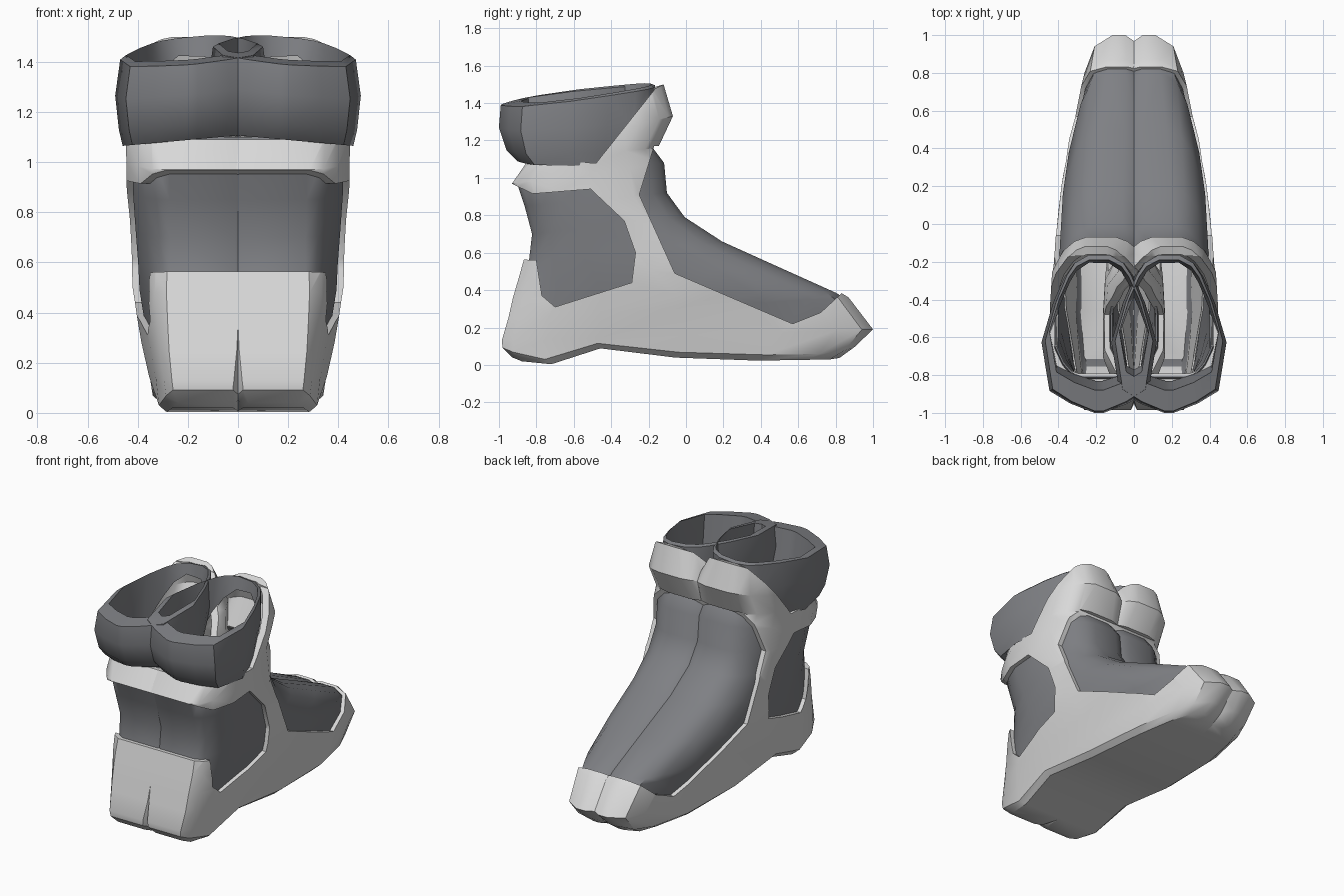
import bpy, bmesh

cube = bpy.data.objects.get("Cube")
if cube:
    bpy.data.objects.remove(cube)


def material(name, rgb):
    m = bpy.data.materials.new(name)
    m.use_nodes = True
    m.diffuse_color = (*rgb, 1)
    m.node_tree.nodes["Principled BSDF"].inputs["Base Color"].default_value = (*rgb, 1)
    return m


LIGHT = material("pale grey shell", (0.69, 0.69, 0.69))
DARK = material("dark grey lining", (0.21, 0.215, 0.23))

# Plan outlines: (position from back to front, share of half width)
FOOT = [(0, .6), (.03, .74), (.12, .88), (.27, 1), (.5, 1), (.75, 1), (.9, .8), (.97, .6), (1, .12)]
ANKLE = [(0, .48), (.04, .66), (.12, .84), (.27, 1), (.5, 1), (.75, .96), (.9, .75), (.97, .52), (1, .3)]
COLLAR = [(0, .08), (.06, .5), (.14, .86), (.45, 1), (.7, .8), (.87, .6), (.95, .45), (1, .2)]

# Boot levels: back y, back z, front y, front z, half width
# (the first two follow the underside, with back z as their height above it)
BOOT_RINGS = [
    (-.93, 0, .82, 0, .165), (-.98, .03, .9, .03, .2),
    (-.985, .13, 1, .19, .215), (-.95, .25, .87, .36, .245),
    (-.925, .36, .83, .385, .26), (-.89, .48, .53, .52, .28), (-.865, .57, .22, .66, .285),
    (-.85, .7, .02, .79, .295), (-.89, .85, -.075, .92, .305), (-.93, .97, -.09, 1.08, .305),
    (-.84, 1.1, -.15, 1.16, .3), (-.8, 1.15, -.07, 1.33, .27), (-.7, 1.2, -.12, 1.5, .2)]
COLLAR_RINGS = [
    (-.9, 1.09, -.25, 1.09, .275), (-.96, 1.15, -.21, 1.16, .29), (-1, 1.27, -.17, 1.32, .305),
    (-.99, 1.39, -.165, 1.49, .285), (-.88, 1.41, -.19, 1.5, .262), (-.83, 1.11, -.27, 1.11, .26)]
# Underside with raised arch: (y, z)
SOLE = [(-1, .07), (-.88, .02), (-.8, 0), (-.73, 0), (-.55, .07), (-.45, .09), (-.2, .05),
        (.2, .02), (.8, .03), (1, .1)]


def sole_z(y):
    for (a, za), (b, zb) in zip(SOLE, SOLE[1:]):
        if a <= y <= b:
            return za + (zb - za) * (y - a) / (b - a)
    return SOLE[-1][1]


def boot_ring(bm, ring, inset, on_sole):
    yb, zb, yf, zf, w = ring
    yb, yf, w = yb + inset, yf - inset, w - inset
    k = min(1, (zb + zf) / 1.5)
    right, left = [], []
    for (u, f), (v, g) in zip(FOOT, ANKLE):
        y = yb + (yf - yb) * u
        z = sole_z(y) + zb + inset if on_sole else zb + (zf - zb) * u
        half = w * (f + (g - f) * k)
        # toes turn in, the strap leans out
        x = .14 - .06 * max(0, y) + .15 * max(0, zf - 1.1)
        right.append(bm.verts.new((x + half, y, z)))
        left.append(bm.verts.new((x - half, y, z)))
    return right + left[::-1]


def bridge(bm, a, b):
    n = len(a)
    for i in range(n):
        bm.faces.new((a[i], a[(i + 1) % n], b[(i + 1) % n], b[i]))


def finish(name, bm, mat):
    bmesh.ops.recalc_face_normals(bm, faces=bm.faces)
    mesh = bpy.data.meshes.new(name)
    bm.to_mesh(mesh)
    bm.free()
    mesh.materials.append(mat)
    ob = bpy.data.objects.new(name, mesh)
    bpy.context.collection.objects.link(ob)
    return ob


def boot_surface(name, rings, inset, mat):
    bm = bmesh.new()
    loops = [boot_ring(bm, r, inset, i < 2) for i, r in enumerate(rings)]
    for a, b in zip(loops, loops[1:]):
        bridge(bm, a, b)
    base = loops[0]
    for i in range(len(FOOT) - 1):
        bm.faces.new((base[i], base[i + 1], base[-2 - i], base[-1 - i]))
    return finish(name, bm, mat)


def prism(name, outline):
    """Side-profile cutter running across the whole width."""
    bm = bmesh.new()
    a, b = [[bm.verts.new((x, y, z)) for y, z in outline] for x in (-1, 1)]
    bridge(bm, a, b)
    bm.faces.new(a)
    bm.faces.new(b)
    ob = finish(name, bm, LIGHT)
    ob.hide_render = True
    return ob


def complete(ob, thickness=0, cutters=()):
    if thickness:
        s = ob.modifiers.new("wall", "SOLIDIFY")
        s.thickness, s.offset = thickness, -1
    for c in cutters:
        m = ob.modifiers.new("cut", "BOOLEAN")
        m.operation, m.solver, m.object = "DIFFERENCE", "EXACT", c
    pair = ob.modifiers.new("pair", "MIRROR")
    pair.use_mirror_merge = False
    bpy.ops.object.select_all(action="DESELECT")
    bpy.context.view_layer.objects.active = ob
    ob.select_set(True)
    for m in list(ob.modifiers):
        bpy.ops.object.modifier_apply(modifier=m.name)
    bpy.ops.object.shade_smooth_by_angle(angle=.6)


# Openings in the shell: instep, ankle and heel window, space behind the strap
openings = [
    prism("instep_cutter", [(-.25, .91), (-.06, .49), (.57, .22), (.72, .28), (.85, .4),
                            (.8, .7), (.3, 1.1), (.1, 1.17), (-.17, 1.17)]),
    prism("ankle_cutter", [(-1.2, .58), (-.8, .56), (-.77, .37), (-.7, .31), (-.29, .44),
                           (-.27, .6), (-.33, .77), (-.51, .94), (-.82, .915), (-1.2, 1.1)]),
    prism("collar_cutter", [(-1.2, 1.1), (-.48, 1.08), (-.17, 1.47), (-.17, 1.8), (-1.2, 1.8)])]

# Pale outer shells with sole, heel, toe cap and strap
shell = boot_surface("boot_shells", BOOT_RINGS, 0, LIGHT)
complete(shell, .045, openings)
for c in openings:
    bpy.data.objects.remove(c)

# Dark panels set into the shell
lining = boot_surface("boot_linings", BOOT_RINGS[:11], .027, DARK)
complete(lining, .01)

# Padded collars, tilted up towards the middle and sliced along the strap
bm = bmesh.new()
loops = []
for yb, zb, yf, zf, w in COLLAR_RINGS:
    sides = []
    for s in (1, -1):
        sides.append([bm.verts.new((.185 + s * w * f, yb + (yf - yb) * u,
                                    zb + (zf - zb) * u - .09 * s * w * f)) for u, f in COLLAR])
    loops.append(sides[0] + sides[1][::-1])
for i, loop in enumerate(loops):
    bridge(bm, loop, loops[(i + 1) % len(loops)])
bmesh.ops.bisect_plane(bm, geom=bm.verts[:] + bm.edges[:] + bm.faces[:], plane_co=(0, -.465, 1.08),
                       plane_no=(0, .37, -.28), clear_outer=True)
bmesh.ops.holes_fill(bm, edges=[e for e in bm.edges if e.is_boundary])
complete(finish("padded_collars", bm, DARK))
